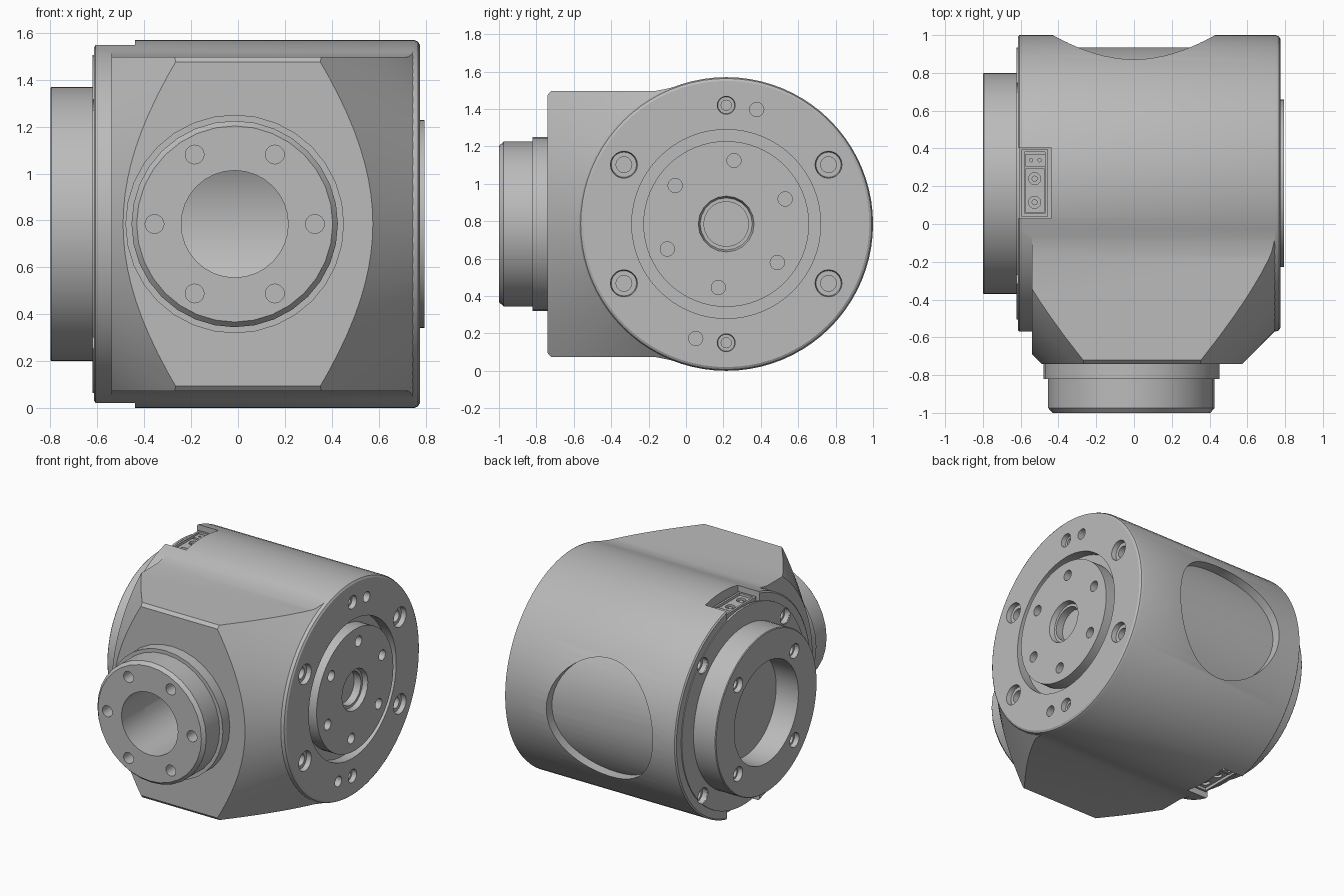
import bpy, bmesh
from math import cos, sin, pi, radians

if "Cube" in bpy.data.objects:
    bpy.data.objects.remove(bpy.data.objects["Cube"])

grey = bpy.data.materials.new("machined grey")
grey.use_nodes = True
grey.diffuse_color = (0.5, 0.5, 0.5, 1)
grey.node_tree.nodes["Principled BSDF"].inputs["Base Color"].default_value = (0.5, 0.5, 0.5, 1)

CY, CZ = 0.215, 0.785      # drum axis
HX = -0.014                # front hub axis


def finish(bm, name):
    bmesh.ops.recalc_face_normals(bm, faces=bm.faces)
    me = bpy.data.meshes.new(name)
    bm.to_mesh(me)
    bm.free()
    me.materials.append(grey)
    ob = bpy.data.objects.new(name, me)
    bpy.context.collection.objects.link(ob)
    return ob


def lathe(name, axis, centre, profile, n=64):
    """Solid of revolution; profile holds (position on axis, radius)."""
    place = {"x": lambda a, u, v: (a, centre[0] + u, centre[1] + v),
             "y": lambda a, u, v: (centre[0] + u, a, centre[1] + v),
             "z": lambda a, u, v: (centre[0] + u, centre[1] + v, a)}[axis]
    bm = bmesh.new()
    rings = [[bm.verts.new(place(a, r * cos(2 * pi * i / n), r * sin(2 * pi * i / n)))
              for i in range(n)] for a, r in profile]
    for p, q in zip(rings, rings[1:]):
        for i in range(n):
            j = (i + 1) % n
            bm.faces.new((p[i], p[j], q[j], q[i]))
    bm.faces.new(rings[0])
    bm.faces.new(rings[-1])
    return finish(bm, name)


def box(name, x, y, z):
    bm = bmesh.new()
    bmesh.ops.create_cube(bm, size=1)
    for v in bm.verts:
        for k, (lo, hi) in enumerate((x, y, z)):
            v.co[k] = lo if v.co[k] < 0 else hi
    return finish(bm, name)


def boolean(target, tool, op="DIFFERENCE"):
    mod = target.modifiers.new("cut", "BOOLEAN")
    mod.operation, mod.solver, mod.object = op, "EXACT", tool
    bpy.context.view_layer.update()
    graph = bpy.context.evaluated_depsgraph_get()
    me = bpy.data.meshes.new_from_object(target.evaluated_get(graph))
    target.modifiers.clear()
    target.data = me
    bpy.data.objects.remove(tool)


def hole(target, axis, centre, start, direction, radius, depth, counter=0.0):
    """Plain hole, or a counterbored one when counter is given."""
    prof = [(start - direction * 0.02, counter or radius)]
    if counter:
        prof += [(start + direction * 0.035, counter * 0.9), (start + direction * 0.035, radius)]
    prof.append((start + direction * depth, radius))
    boolean(target, lathe("cutter", axis, centre, prof, 20))


def ring(centre, radius, count, first):
    return [(centre[0] + radius * cos(radians(first + 360 * k / count)),
             centre[1] + radius * sin(radians(first + 360 * k / count))) for k in range(count)]


AX = (CY, CZ)
HUB = (HX, CZ)

# Front block: extruded side profile, trimmed by 45 degree cones
upper = [(-0.74, 0.69), (-0.72, 0.712), (-0.16, 0.712), (-0.09, 0.726), (-0.02, 0.745), (0.1, 0.772), (0.215, 0.76)]
outline = [(y, CZ + h) for y, h in upper] + [(y, CZ - h) for y, h in reversed(upper)]
bm = bmesh.new()
face = bm.faces.new([bm.verts.new((-0.54, y, z)) for y, z in outline])
ext = bmesh.ops.extrude_face_region(bm, geom=[face])
for v in ext["geom"]:
    if isinstance(v, bmesh.types.BMVert):
        v.co.x = 0.774
block = finish(bm, "front_block")
boolean(block, lathe("cone_trim", "x", AX, [(-0.56, 0.885), (-0.2, 1.245), (0.285, 1.245), (0.78, 0.75)], 96), "INTERSECT")

# Drum body
body = lathe("drum_body", "x", AX, [(-0.615, 0.775), (-0.607, 0.785), (0.75, 0.785), (0.767, 0.778), (0.775, 0.765)], 80)
boolean(body, block, "UNION")

# Inner cavity and front bore
boolean(body, lathe("cavity", "x", AX, [(-0.42, 0.5), (0.45, 0.5)]))
boolean(body, lathe("bore", "y", HUB, [(-0.8, 0.228), (CY, 0.228)], 32))

# Shallow round pocket in the back, following the drum
pocket = lathe("pocket", "y", (0, CZ), [(0.6, 0.43), (1.1, 0.43)], 48)
boolean(pocket, lathe("pocket_floor", "x", AX, [(-0.5, 0.72), (0.5, 0.72)], 80))
boolean(body, pocket)

# Connector recesses at top and bottom
for s in (1, -1):
    z = sorted((CZ + s * 0.67, CZ + s * 0.85))
    boolean(body, box("recess", (-0.65, -0.44), (0.03, 0.405), z))

# Right end: groove and bolt holes
boolean(body, lathe("groove", "x", AX, [(0.7, 0.505), (0.8, 0.505)]))
for sy in (1, -1):
    for sz in (1, -1):
        hole(body, "x", (CY + sy * 0.547, CZ + sz * 0.317), 0.775, -1, 0.042, 0.12, 0.075)
for s in (1, -1):
    hole(body, "x", (CY, CZ + s * 0.635), 0.775, -1, 0.027, 0.1, 0.05)
    hole(body, "x", (CY + s * 0.163, CZ + s * 0.612), 0.775, -1, 0.038, 0.08)

# Left end: bolt holes
for c in ring(AX, 0.672, 4, 45):
    hole(body, "x", c, -0.615, 1, 0.035, 0.1, 0.058)

# Thin cover on the left end
cover = lathe("left_cover", "x", AX, [(-0.621, 0.72), (-0.605, 0.72)])
for c in ring(AX, 0.672, 4, 45):
    hole(cover, "x", c, -0.64, 1, 0.058, 0.1)

# Left hub with bore and bolts
left_hub = lathe("left_hub", "x", AX, [(-0.8, 0.58), (-0.795, 0.585), (-0.61, 0.585)])
boolean(left_hub, lathe("left_bore", "x", AX, [(-0.85, 0.37), (-0.5, 0.37)], 48))
for c in ring(AX, 0.46, 4, 45):
    hole(left_hub, "x", c, -0.8, 1, 0.035, 0.12, 0.055)

# Right output disc
disc = lathe("output_disc", "x", AX, [(0.69, 0.443), (0.795, 0.443)])
hole(disc, "x", AX, 0.795, -1, 0.12, 0.09, 0.155)
for c in ring(AX, 0.342, 6, 23):
    hole(disc, "x", c, 0.795, -1, 0.038, 0.08)

# Front hub with stepped collar
front_hub = lathe("front_hub", "y", HUB,
                  [(-1, 0.418), (-0.975, 0.44), (-0.82, 0.44), (-0.82, 0.466), (-0.735, 0.466)], 32)
boolean(front_hub, lathe("hub_bore", "y", HUB, [(-1.1, 0.228), (-0.6, 0.228)], 32))
for c in ring(HUB, 0.342, 6, 0):
    hole(front_hub, "y", c, -1, 1, 0.04, 0.1)

# Connectors in the recesses: frame, pin block and two sockets
parts = [body, cover, left_hub, disc, front_hub]
for s, side in ((1, "top"), (-1, "bottom")):
    def span(a, b):
        return sorted((CZ + s * a, CZ + s * b))
    frame = box(side + "_connector_frame", (-0.595, -0.455), (0.04, 0.395), span(0.66, 0.725))
    boolean(frame, box("inset", (-0.58, -0.47), (0.055, 0.38), span(0.69, 0.8)))
    pins = box(side + "_pin_block", (-0.575, -0.465), (0.305, 0.37), span(0.68, 0.715))
    for x in (-0.545, -0.5):
        hole(pins, "z", (x, 0.338), CZ + s * 0.715, -s, 0.009, 0.03)
    plug = box(side + "_socket_block", (-0.575, -0.475), (0.06, 0.295), span(0.68, 0.71))
    parts += [frame, pins, plug]
    for i, y in enumerate((0.115, 0.24)):
        hole(plug, "z", (-0.526, y), CZ + s * 0.71, -s, 0.032, 0.025)
        parts.append(lathe(f"{side}_contact_{i + 1}", "z", (-0.526, y),
                           [(CZ + s * 0.68, 0.016), (CZ + s * 0.703, 0.016)], 16))

# Smooth shading with sharp edges kept
bpy.ops.object.select_all(action="DESELECT")
for ob in parts:
    ob.select_set(True)
bpy.context.view_layer.objects.active = body
bpy.ops.object.shade_smooth_by_angle(angle=radians(25))
